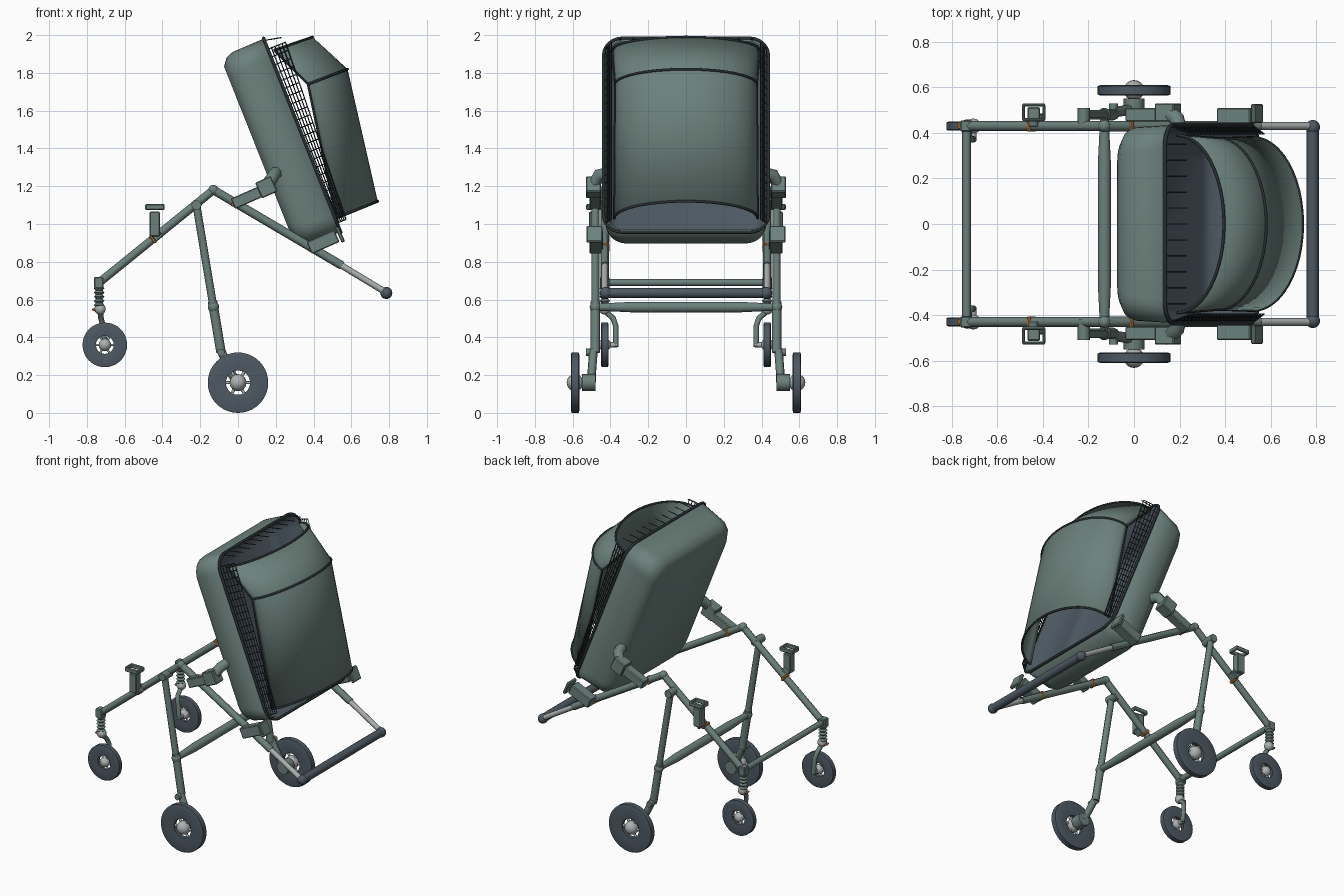
import bpy, bmesh, math
from mathutils import Vector, Matrix

cube = bpy.data.objects.get("Cube")
if cube:
    bpy.data.objects.remove(cube)


def material(name, rgb):
    m = bpy.data.materials.new(name)
    m.use_nodes = True
    m.diffuse_color = (*rgb, 1)
    m.node_tree.nodes["Principled BSDF"].inputs["Base Color"].default_value = (*rgb, 1)
    return m


GREEN = material("sage green", (0.15, 0.22, 0.20))
SLATE = material("slate grey", (0.075, 0.10, 0.125))
TRIM = material("dark trim", (0.022, 0.03, 0.032))
SILVER = material("silver metal", (0.42, 0.44, 0.44))
ORANGE = material("orange lever", (0.60, 0.20, 0.04))


def add(name, data, *mats):
    ob = bpy.data.objects.new(name, data)
    bpy.context.collection.objects.link(ob)
    for m in mats:
        data.materials.append(m)
    return ob


def finish(name, bm, *mats, angle=40):
    bmesh.ops.recalc_face_normals(bm, faces=bm.faces)
    me = bpy.data.meshes.new(name)
    bm.to_mesh(me)
    bm.free()
    ob = add(name, me, *mats)
    bpy.ops.object.select_all(action="DESELECT")
    ob.select_set(True)
    bpy.context.view_layer.objects.active = ob
    bpy.ops.object.shade_smooth_by_angle(angle=math.radians(angle))
    return ob


def loft(name, rings, *mats, loop=True, cap=False, wrap=False):
    """Skin a list of equal point rings."""
    bm = bmesh.new()
    vs = [[bm.verts.new(p) for p in ring] for ring in rings]
    n = len(vs[0])
    pairs = list(zip(vs, vs[1:])) + ([(vs[-1], vs[0])] if wrap else [])
    for a, b in pairs:
        for i in range(n if loop else n - 1):
            j = (i + 1) % n
            bm.faces.new((a[i], a[j], b[j], b[i]))
    if cap:
        bm.faces.new(vs[-1])
    return finish(name, bm, *mats)


def lathe(name, profile, origin, axis, mat, wrap=False, sides=32):
    """Turn (radius, height) pairs around an axis through origin."""
    turn = Vector((0, 0, 1)).rotation_difference(Vector(axis))
    rings = [[Vector(origin) + turn @ Vector((r * math.cos(t), r * math.sin(t), h))
              for t in (2 * math.pi * i / sides for i in range(sides))] for r, h in profile]
    return loft(name, rings, mat, wrap=wrap)


def wires(name, paths, r, mat, closed=False, detail=2):
    cu = bpy.data.curves.new(name, "CURVE")
    cu.dimensions, cu.bevel_depth, cu.bevel_resolution = "3D", r, detail
    cu.use_fill_caps = True
    for path in paths:
        sp = cu.splines.new("POLY")
        sp.points.add(len(path) - 1)
        for p, co in zip(sp.points, path):
            p.co = (*co, 1)
        sp.use_cyclic_u = closed
    return add(name, cu, mat)


def tube(name, path, r, mat):
    return wires(name, [path], r, mat)


def ball(name, c, r, mat):
    bm = bmesh.new()
    bmesh.ops.create_uvsphere(bm, u_segments=16, v_segments=10, radius=r,
                              matrix=Matrix.Translation(c))
    return finish(name, bm, mat)


def box(name, c, size, mat, tilt=0):
    bm = bmesh.new()
    bmesh.ops.create_cube(bm, size=1, matrix=Matrix.Translation(c)
                          @ Matrix.Rotation(math.radians(tilt), 4, "Y")
                          @ Matrix.Diagonal((*size, 1)))
    bmesh.ops.bevel(bm, geom=bm.edges[:], offset=0.005, segments=1, affect="EDGES")
    return finish(name, bm, mat, angle=25)


# Tilted tub: u runs along its length, v across, n out of the opening
U, V, N = Vector((-0.37, 0, 0.93)), Vector((0, 1, 0)), Vector((0.93, 0, 0.37))
CENTRE = Vector((0.34, 0, 1.47))


def tub_point(u, v, n):
    return CENTRE + U * u + V * v + N * n


def rounded_ring(n, half_u, half_v, r, steps=6):
    ring = []
    for k, (su, sv) in enumerate(((1, 1), (-1, 1), (-1, -1), (1, -1))):
        for i in range(steps + 1):
            t = math.pi / 2 * (k + i / steps)
            ring.append(tub_point(su * (half_u - r) + r * math.cos(t),
                                  sv * (half_v - r) + r * math.sin(t), n))
    return ring


tub = loft("tub", [rounded_ring(*s) for s in (
    (0, 0.55, 0.435, 0.10), (-0.18, 0.545, 0.425, 0.11), (-0.22, 0.53, 0.41, 0.11),
    (-0.25, 0.49, 0.375, 0.10))], GREEN, SLATE, cap=True)
shell = tub.modifiers.new("lining", "SOLIDIFY")
shell.thickness, shell.offset, shell.material_offset = 0.014, -1, 1
wires("tub_rim", [rounded_ring(0.0, 0.552, 0.437, 0.10)], 0.009, TRIM, closed=True)


# Curved hood, open at both ends
def hood_arc(end, apex, half, steps=24):
    e, a = Vector((end[0], 0, end[1])), Vector((apex[0], 0, apex[1]))
    return [e.lerp(a, math.sin(t)) - V * half * math.cos(t)
            for t in (math.pi * i / steps for i in range(steps + 1))]


arcs = [hood_arc((0.19, 1.92), (0.395, 1.99), 0.39),
        hood_arc((0.37, 1.74), (0.58, 1.82), 0.375),
        hood_arc((0.52, 1.03), (0.74, 1.12), 0.38)]
hood = loft("hood", arcs, GREEN, loop=False)
hood.modifiers.new("cloth", "SOLIDIFY").thickness = 0.008
wires("hood_piping", arcs, 0.007, TRIM)
wires("hood_side_piping", [[a[i] for a in arcs] for i in (0, -1)], 0.006, TRIM)

# Netting between tub and hood
net = []
for s in (1, -1):
    def net_point(u, f, s=s):
        return tub_point(u, s * (0.43 - 0.035 * f), f * (0.075 + 0.05 * u))
    net += [[net_point(-0.50, f), net_point(0.49, f)] for f in (0.2, 0.4, 0.6, 0.8, 1)]
    net += [[net_point(-0.50 + 0.045 * i, 0), net_point(-0.50 + 0.045 * i, 1)] for i in range(23)]
net += [[tub_point(0.54, 0.07 * i, 0), tub_point(0.52, 0.07 * i, 0.09)] for i in range(-5, 6)]
wires("netting", net, 0.003, TRIM, detail=0)


def wheel(side, place, c, r, w):
    x, y, z = c
    lathe(f"{side}_{place}_tyre", [(0.4 * r, -0.3 * w), (0.93 * r, -0.5 * w), (r, -0.4 * w),
          (r, 0.4 * w), (0.93 * r, 0.5 * w), (0.4 * r, 0.3 * w)],
          c, (0, 1, 0), SLATE, wrap=True, sides=40)
    spokes = []
    for i in range(6):
        t = math.pi / 3 * i
        spokes.append([c, (x + 0.42 * r * math.cos(t), y, z + 0.42 * r * math.sin(t))])
    wires(f"{side}_{place}_spokes", spokes, 0.05 * r, SILVER)
    ball(f"{side}_{place}_hub", c, 0.28 * r, SILVER)


# Side frames, mirrored
for side, s in (("left", 1), ("right", -1)):
    def P(x, y, z, s=s):
        return Vector((x, s * y, z))

    # Handle arm with its telescopic end
    tube(f"{side}_handle_arm", [P(-0.13, 0.43, 1.18), P(0.55, 0.43, 0.78)], 0.023, GREEN)
    tube(f"{side}_handle_slider", [P(0.54, 0.43, 0.785), P(0.78, 0.43, 0.64)], 0.017, SILVER)
    ball(f"{side}_grip_end", P(0.785, 0.425, 0.635), 0.032, SLATE)

    # Front and rear legs
    tube(f"{side}_front_leg", [P(-0.13, 0.43, 1.18), P(-0.735, 0.43, 0.69)], 0.022, GREEN)
    ball(f"{side}_top_hinge", P(-0.13, 0.43, 1.18), 0.027, GREEN)
    tube(f"{side}_rear_leg", [P(-0.22, 0.48, 1.10), P(-0.13, 0.48, 0.56)], 0.021, GREEN)
    tube(f"{side}_rear_lower_leg", [P(-0.135, 0.48, 0.59), P(-0.09, 0.48, 0.32)], 0.025, GREEN)
    tube(f"{side}_leg_pivot", [P(-0.22, 0.42, 1.10), P(-0.22, 0.51, 1.10)], 0.027, GREEN)
    ball(f"{side}_bar_joint", P(-0.13, 0.48, 0.56), 0.03, GREEN)

    # Rear foot, axle and wheel
    tube(f"{side}_rear_foot", [P(-0.09, 0.49, 0.33), P(-0.03, 0.50, 0.20), P(0, 0.50, 0.16)],
         0.023, GREEN)
    tube(f"{side}_foot_pin", [P(-0.09, 0.47, 0.32), P(-0.09, 0.53, 0.32)], 0.02, GREEN)
    tube(f"{side}_rear_bearing", [P(0, 0.48, 0.16), P(0, 0.55, 0.16)], 0.045, GREEN)
    tube(f"{side}_rear_axle", [P(0, 0.48, 0.16), P(0, 0.61, 0.16)], 0.012, SILVER)
    wheel(side, "rear", P(0, 0.587, 0.16), 0.16, 0.045)

    # Sprung front caster
    box(f"{side}_caster_cap", P(-0.738, 0.43, 0.69), (0.05, 0.05, 0.06), GREEN)
    coils = [(0.028 if i % 2 else 0.018, 0.56 + 0.011 * i) for i in range(11)]
    lathe(f"{side}_spring", coils, P(-0.735, 0.43, 0), (0, 0, 1), GREEN, sides=16)
    ball(f"{side}_caster_joint", P(-0.73, 0.43, 0.55), 0.03, SILVER)
    box(f"{side}_caster_lever", P(-0.76, 0.43, 0.545), (0.03, 0.03, 0.012), ORANGE, 20)
    tube(f"{side}_fork", [P(-0.73, 0.43, 0.54), P(-0.725, 0.385, 0.50),
                          P(-0.715, 0.372, 0.46), P(-0.705, 0.372, 0.35)], 0.015, GREEN)
    tube(f"{side}_front_axle", [P(-0.705, 0.365, 0.36), P(-0.705, 0.45, 0.36)], 0.014, SILVER)
    wheel(side, "front", P(-0.705, 0.43, 0.36), 0.118, 0.04)

    # Upright socket on the front leg
    box(f"{side}_socket_post", P(-0.44, 0.485, 1.00), (0.055, 0.055, 0.13), GREEN)
    box(f"{side}_socket_foot", P(-0.43, 0.455, 0.94), (0.05, 0.06, 0.05), GREEN, -39)
    for dx, dy, sx, sy in ((0.045, 0, 0.014, 0.07), (-0.045, 0, 0.014, 0.07),
                           (0, 0.032, 0.10, 0.014), (0, -0.032, 0.10, 0.014)):
        box(f"{side}_socket_wall", P(-0.44 + dx, 0.49 + dy, 1.09), (sx, sy, 0.03), GREEN)

    # Mount that carries the tub, and the lower bracket
    box(f"{side}_tub_mount", P(0.06, 0.48, 1.145), (0.19, 0.06, 0.06), GREEN, -24)
    box(f"{side}_mount_block", P(0.15, 0.49, 1.195), (0.09, 0.08, 0.09), GREEN, -24)
    tube(f"{side}_mount_peg", [P(0.14, 0.50, 1.18), P(0.19, 0.46, 1.26), P(0.20, 0.41, 1.27)],
         0.034, GREEN)
    box(f"{side}_lower_bracket", P(0.45, 0.475, 0.905), (0.16, 0.07, 0.07), GREEN, -24)
    box(f"{side}_bracket_lip", P(0.54, 0.485, 0.945), (0.02, 0.085, 0.09), GREEN, -24)

    # Orange release collars
    for x, z, t in ((-0.45, 0.92, -39), (-0.02, 1.115, 30), (0.39, 0.875, 30)):
        box(f"{side}_release", P(x, 0.43, z), (0.018, 0.05, 0.05), ORANGE, t)

# Bars across the frame
tube("push_grip", [(0.785, -0.41, 0.635), (0.785, 0.41, 0.635)], 0.027, SLATE)
tube("front_crossbar", [(-0.735, -0.43, 0.69), (-0.735, 0.43, 0.69)], 0.019, GREEN)
lathe("rear_crossbar", [(0.019, -0.48), (0.022, -0.40), (0.028, -0.28), (0.028, 0.28),
      (0.022, 0.40), (0.019, 0.48)], (-0.13, 0, 0.56), (0, 1, 0), GREEN)
